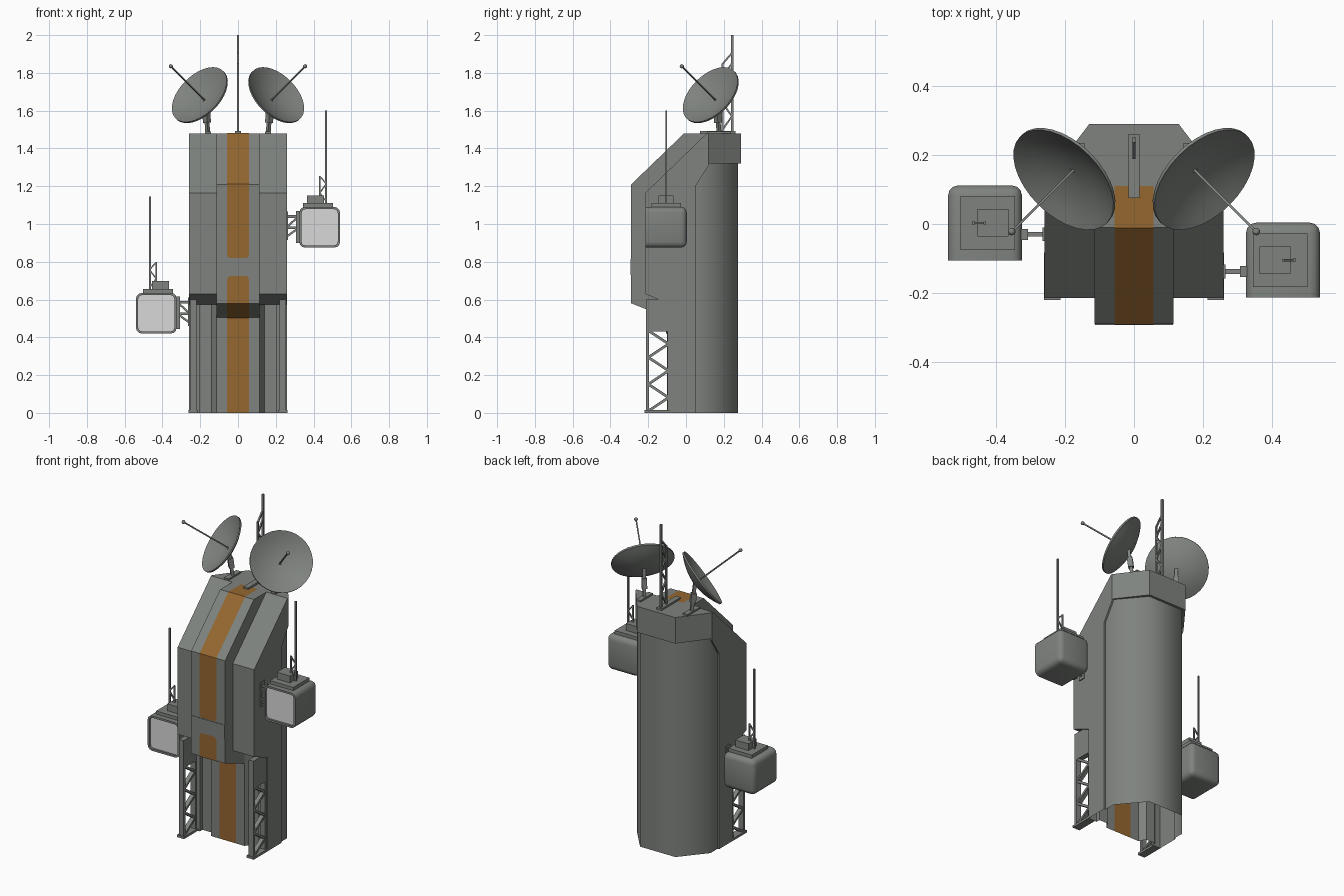
import bpy, bmesh, math
from mathutils import Vector, Matrix

if "Cube" in bpy.data.objects:
    bpy.data.objects.remove(bpy.data.objects["Cube"])


def material(name, rgb):
    m = bpy.data.materials.new(name)
    m.diffuse_color = (*rgb, 1)
    m.use_nodes = True
    m.node_tree.nodes["Principled BSDF"].inputs["Base Color"].default_value = m.diffuse_color
    return m


GREY = material("hull grey", (0.21, 0.225, 0.21))
ORANGE = material("stripe orange", (0.30, 0.135, 0.03))
PANEL = material("pale panel", (0.68, 0.69, 0.68))


def finish(name, bm, mats=(GREY,), smooth=None, recalc=True):
    if recalc:
        bmesh.ops.recalc_face_normals(bm, faces=bm.faces)
    me = bpy.data.meshes.new(name)
    bm.to_mesh(me)
    bm.free()
    for m in mats:
        me.materials.append(m)
    if smooth:
        me.polygons.foreach_set("use_smooth", [True] * len(me.polygons))
        me.set_sharp_from_angle(angle=math.radians(smooth))
    ob = bpy.data.objects.new(name, me)
    bpy.context.collection.objects.link(ob)
    return ob


def prism(name, pts, vec):
    """Closed outline of 3D points pushed along vec."""
    bm = bmesh.new()
    f = bm.faces.new([bm.verts.new(p) for p in pts])
    r = bmesh.ops.extrude_face_region(bm, geom=[f])
    vs = [g for g in r["geom"] if isinstance(g, bmesh.types.BMVert)]
    bmesh.ops.translate(bm, verts=vs, vec=vec)
    return finish(name, bm)


def side_prism(name, yz, hw):
    return prism(name, [(-hw, y, z) for y, z in yz], (2 * hw, 0, 0))


def wall(name, xy, z0, z1, smooth=None):
    """Open wall standing on an outline; the middle of the front is orange."""
    bm = bmesh.new()
    lo = [bm.verts.new((x, y, z0)) for x, y in xy]
    hi = [bm.verts.new((x, y, z1)) for x, y in xy]
    for i in range(len(xy) - 1):
        f = bm.faces.new((lo[i], lo[i + 1], hi[i + 1], hi[i]))
        c = f.calc_center_median()
        f.material_index = int(abs(c.x) < 0.01 and c.y < 0)
    return finish(name, bm, (GREY, ORANGE), smooth, recalc=False)


def stripe(name, rows):
    """Ribbon through rows of (y, z, half width)."""
    bm = bmesh.new()
    prev = None
    for y, z, w in rows:
        cur = (bm.verts.new((-w, y, z)), bm.verts.new((w, y, z)))
        if prev:
            bm.faces.new((prev[0], prev[1], cur[1], cur[0]))
        prev = cur
    return finish(name, bm, (ORANGE,), recalc=False)


def add_box(bm, x0, x1, y0, y1, z0, z1):
    m = Matrix.Translation(((x0 + x1) / 2, (y0 + y1) / 2, (z0 + z1) / 2))
    m = m @ Matrix.Diagonal((abs(x1 - x0), abs(y1 - y0), abs(z1 - z0), 1))
    return bmesh.ops.create_cube(bm, size=1, matrix=m)["verts"]


def add_bar(bm, a, b, w, d=None):
    a, b = Vector(a), Vector(b)
    q = (b - a).to_track_quat('Z', 'Y').to_matrix().to_4x4()
    m = Matrix.Translation((a + b) / 2) @ q @ Matrix.Diagonal((w, d or w, (b - a).length, 1))
    bmesh.ops.create_cube(bm, size=1, matrix=m)


def zigzag(bm, p, q, z0, z1, n, w):
    """Diagonal braces between two upright lines p and q (x, y)."""
    for i in range(n):
        a, b = (p, q) if i % 2 == 0 else (q, p)
        add_bar(bm, (*a, z0 + (z1 - z0) * i / n), (*b, z0 + (z1 - z0) * (i + 1) / n), w)


# Main hull: open-bottomed lower walls
half = [(0.057, -0.10), (0.115, -0.10), (0.14, -0.06), (0.2, -0.06), (0.2, -0.085),
        (0.26, -0.085), (0.26, 0.05), (0.25, 0.05)]
wall("lower_front_hull", [(-x, y) for x, y in reversed(half)] + half, 0, 0.575)
wall("rear_hull", [(0.25, 0.05), (0.25, 0.12), (0.12, 0.275),
                   (-0.12, 0.275), (-0.25, 0.12), (-0.25, 0.05)], 0, 1.33, 60)

# Upper shell, raised centre block and rear cap
side_prism("upper_shell", [(-0.215, 0.63), (-0.215, 1.165), (0.11, 1.48), (0.12, 1.48),
                           (0.12, 1.31), (0.05, 1.2), (0.05, 0.575), (-0.085, 0.575)], 0.26)
side_prism("centre_block", [(-0.29, 0.58), (-0.29, 1.21), (-0.01, 1.48), (0.11, 1.48),
                            (0.11, 1.3), (-0.05, 0.9), (-0.05, 0.505), (-0.1, 0.505)], 0.115)
prism("rear_cap", [(-0.26, 0.12, 1.32), (0.26, 0.12, 1.32), (0.13, 0.29, 1.32),
                   (-0.13, 0.29, 1.32)], (0, 0, 0.16))

# Painted stripe and the band that interrupts it
stripe("upper_stripe", [(-0.292, 0.82, 0.042), (-0.292, 0.825, 0.052), (-0.292, 0.838, 0.057),
                        (-0.292, 1.211, 0.057), (-0.011, 1.482, 0.057), (0.11, 1.482, 0.057)])
stripe("middle_stripe", [(-0.1, 0.503, 0.057), (-0.292, 0.578, 0.057), (-0.292, 0.707, 0.057),
                         (-0.292, 0.72, 0.052), (-0.292, 0.725, 0.042)])
bm = bmesh.new()
add_box(bm, -0.113, 0.113, -0.293, -0.288, 0.73, 0.815)
finish("centre_band", bm)

# Truss legs
for s, side in ((1, "right"), (-1, "left")):
    x = s * 0.237
    bm = bmesh.new()
    add_box(bm, x - 0.016, x + 0.016, -0.213, -0.083, 0.43, 0.60)
    add_box(bm, x - 0.024, x + 0.024, -0.22, -0.083, 0, 0.014)
    add_box(bm, x - 0.016, x + 0.016, -0.213, -0.195, 0, 0.44)
    add_box(bm, x - 0.016, x + 0.016, -0.098, -0.083, 0, 0.44)
    for i in range(6):
        z0, z1 = 0.01 + i * 0.071, 0.01 + (i + 1) * 0.071
        ya, yb = (-0.2, -0.092) if i % 2 == 0 else (-0.092, -0.2)
        add_bar(bm, (x, ya, z0), (x, yb, z1), 0.026, 0.014)
    finish(side + "_truss_leg", bm)

# Central mast with braced side post
bm = bmesh.new()
add_box(bm, -0.016, 0.016, 0.075, 0.262, 1.478, 1.492)
add_box(bm, -0.006, 0.006, 0.237, 0.251, 1.48, 2.0)
add_box(bm, -0.005, 0.005, 0.189, 0.199, 1.48, 1.85)
zigzag(bm, (0, 0.194), (0, 0.243), 1.5, 1.85, 5, 0.009)
add_bar(bm, (0, 0.194, 1.848), (0, 0.243, 1.905), 0.009)
finish("mast", bm)

# Dishes on posts
R, DEPTH, N = 0.178, 0.05, 32
prof = [(R * t / 6, DEPTH * ((t / 6) ** 2 - 1)) for t in range(7)]
prof += [(r, h - 0.01) for r, h in reversed(prof)]
for s, side in ((1, "right"), (-1, "left")):
    n = Vector((s, -1, 1)).normalized()
    c = Vector((s * 0.205, 0.128, 1.685))
    bm = bmesh.new()
    vs = [bm.verts.new((r, 0, h)) for r, h in prof]
    es = [bm.edges.new((vs[i], vs[i + 1])) for i in range(len(vs) - 1)]
    bmesh.ops.spin(bm, geom=vs + es, cent=(0, 0, 0), axis=(0, 0, 1),
                   angle=2 * math.pi, steps=N)
    bmesh.ops.remove_doubles(bm, verts=bm.verts, dist=1e-4)
    bmesh.ops.transform(bm, verts=bm.verts, matrix=Matrix.Translation(c)
                        @ n.to_track_quat('Z', 'Y').to_matrix().to_4x4())
    finish(side + "_dish", bm, smooth=35)

    bm = bmesh.new()
    tip = c + n * 0.26
    add_bar(bm, c - n * 0.05, tip, 0.007)
    bmesh.ops.create_uvsphere(bm, u_segments=10, v_segments=6, radius=0.011,
                              matrix=Matrix.Translation(tip))
    finish(side + "_dish_feed", bm, smooth=40)

    bm = bmesh.new()
    foot, top = Vector((s * 0.16, 0.175, 1.485)), c - n * 0.055
    add_box(bm, s * 0.16 - 0.016, s * 0.16 + 0.016, 0.115, 0.235, 1.478, 1.49)
    add_bar(bm, foot, foot.lerp(top, 0.4), 0.018)
    add_bar(bm, foot.lerp(top, 0.3), foot.lerp(top, 0.65), 0.03)
    add_bar(bm, foot.lerp(top, 0.6), top, 0.018)
    finish(side + "_dish_post", bm)

# Side pods with pale front panel, roof boxes, aerial and bracket
for s, side, yc, z0 in ((1, "right", -0.105, 0.875), (-1, "left", 0.003, 0.42)):
    z1, ya = z0 + 0.215, yc - 0.033
    bm = bmesh.new()
    add_box(bm, s * 0.325, s * 0.54, yc - 0.109, yc + 0.109, z0, z1)
    edges = [e for e in bm.edges if max(v.co.y for v in e.verts) > yc]
    bmesh.ops.bevel(bm, geom=edges, offset=0.03, segments=3, profile=0.5, affect='EDGES')
    bmesh.ops.recalc_face_normals(bm, faces=bm.faces)
    front = min(bm.faces, key=lambda f: f.calc_center_median().y)
    bmesh.ops.inset_region(bm, faces=[front], thickness=0.012)
    r = bmesh.ops.extrude_face_region(bm, geom=[front])
    inner = [g for g in r["geom"] if isinstance(g, bmesh.types.BMFace)][0]
    bmesh.ops.translate(bm, verts=list(inner.verts), vec=(0, 0.012, 0))
    if front.is_valid:
        bmesh.ops.delete(bm, geom=[front], context='FACES_ONLY')
    inner.material_index = 1
    finish(side + "_pod", bm, (GREY, PANEL), 40)

    bm = bmesh.new()
    add_box(bm, s * 0.345, s * 0.504, yc - 0.078, yc + 0.078, z1 - 0.005, z1 + 0.02)
    add_box(bm, s * 0.365, s * 0.455, yc - 0.04, yc + 0.04, z1, z1 + 0.062)
    finish(side + "_pod_roof_boxes", bm)

    bm = bmesh.new()
    add_bar(bm, (s * 0.466, yc, z1), (s * 0.466, yc, z1 + 0.51), 0.009)
    add_bar(bm, (s * 0.433, yc, z1 + 0.05), (s * 0.433, yc, z1 + 0.165), 0.008)
    zigzag(bm, (s * 0.466, yc), (s * 0.433, yc), z1 + 0.03, z1 + 0.12, 2, 0.007)
    add_bar(bm, (s * 0.433, yc, z1 + 0.163), (s * 0.466, yc, z1 + 0.125), 0.007)
    finish(side + "_pod_aerial", bm)

    bm = bmesh.new()
    add_box(bm, s * 0.255, s * 0.266, ya - 0.02, ya + 0.02, z0 + 0.04, z0 + 0.19)
    add_box(bm, s * 0.308, s * 0.328, ya - 0.016, ya + 0.016, z0 + 0.025, z0 + 0.195)
    add_bar(bm, (s * 0.26, ya, z0 + 0.165), (s * 0.315, ya, z0 + 0.165), 0.014)
    add_bar(bm, (s * 0.26, ya, z0 + 0.105), (s * 0.315, ya, z0 + 0.105), 0.014)
    add_bar(bm, (s * 0.26, ya, z0 + 0.11), (s * 0.315, ya, z0 + 0.16), 0.011)
    add_bar(bm, (s * 0.26, ya, z0 + 0.06), (s * 0.315, ya, z0 + 0.1), 0.011)
    finish(side + "_pod_bracket", bm)
